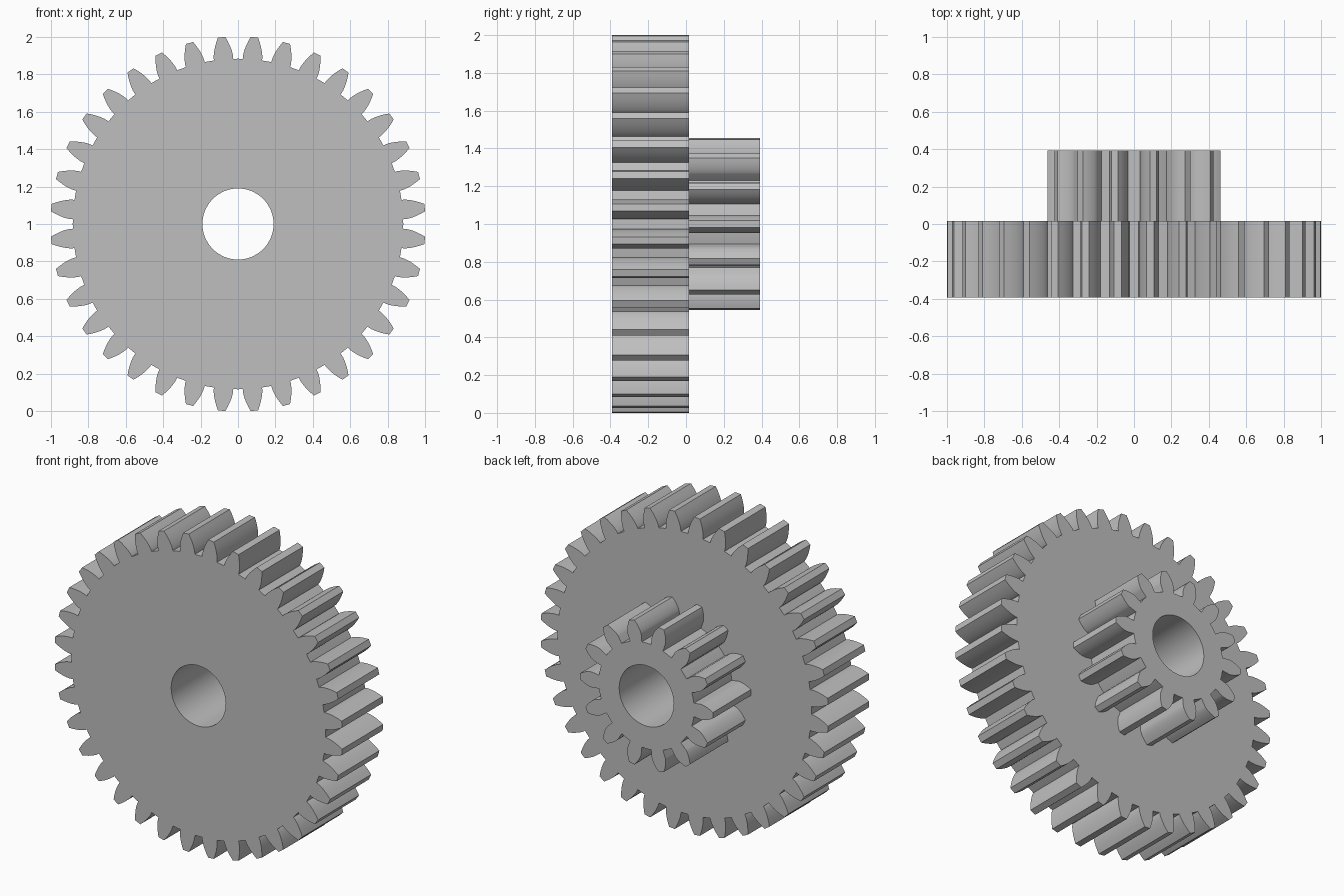
import bpy, bmesh, math

cube = bpy.data.objects.get("Cube")
if cube:
    bpy.data.objects.remove(cube, do_unlink=True)

CENTRE_Z = 1.0
BORE = 0.19

# Single material
grey = bpy.data.materials.new("plain grey")
grey.use_nodes = True
colour = (0.52, 0.52, 0.52, 1)
grey.diffuse_color = colour
grey.node_tree.nodes["Principled BSDF"].inputs["Base Color"].default_value = colour


def inv(a):
    return math.tan(a) - a


def gear_profile(teeth, tip, phase):
    """Polar outline (radius, angle) of an involute spur gear."""
    module = 2 * tip / (teeth + 2)
    pitch = module * teeth / 2
    root = pitch - 1.25 * module
    pressure = math.radians(20)
    base = pitch * math.cos(pressure)
    steps = 7
    flank = []
    for i in range(steps + 1):
        r = base + (tip - base) * (i / steps) ** 1.5
        half = math.pi / (2 * teeth) + inv(pressure) - inv(math.acos(min(1, base / r)))
        flank.append((r, half))
    flank.insert(0, (root, flank[0][1]))
    points = []
    for k in range(teeth):
        a = phase + k * math.tau / teeth
        points += [(r, a - h) for r, h in flank]
        points += [(r, a + h) for r, h in reversed(flank)]
        points.append((root, a + math.pi / teeth))
    return points


def make_gear(name, teeth, tip, phase, front, back, open_front=False):
    bm = bmesh.new()

    def loop(points):
        vs = [bm.verts.new((r * math.cos(a), front, CENTRE_Z + r * math.sin(a)))
              for r, a in points]
        return [bm.edges.new((v, vs[i - 1])) for i, v in enumerate(vs)]

    # Toothed outline with a round bore, filled and extruded
    edges = loop(gear_profile(teeth, tip, phase))
    edges += loop([(BORE, i * math.tau / 64) for i in range(64)])
    bmesh.ops.triangle_fill(bm, use_beauty=True, edges=edges)
    caps = list(bm.faces)
    new = bmesh.ops.extrude_face_region(bm, geom=caps, use_keep_orig=True)["geom"]
    moved = [g for g in new if isinstance(g, bmesh.types.BMVert)]
    bmesh.ops.translate(bm, verts=moved, vec=(0, back - front, 0))
    bmesh.ops.recalc_face_normals(bm, faces=bm.faces)
    if open_front:  # this cap is buried against the neighbouring gear
        bmesh.ops.delete(bm, geom=caps, context='FACES_ONLY')

    mesh = bpy.data.meshes.new(name)
    bm.to_mesh(mesh)
    bm.free()
    mesh.materials.append(grey)
    obj = bpy.data.objects.new(name, mesh)
    bpy.context.collection.objects.link(obj)
    bpy.ops.object.select_all(action='DESELECT')
    obj.select_set(True)
    bpy.context.view_layer.objects.active = obj
    bpy.ops.object.shade_smooth_by_angle(angle=math.radians(30))
    return obj


# Wide front wheel and the narrow pinion behind it
make_gear("large_gear", 36, 1.0023, math.radians(5), -0.393, 0.015)
make_gear("small_gear", 14, 0.4625, 0, 0.015, 0.393, open_front=True)
